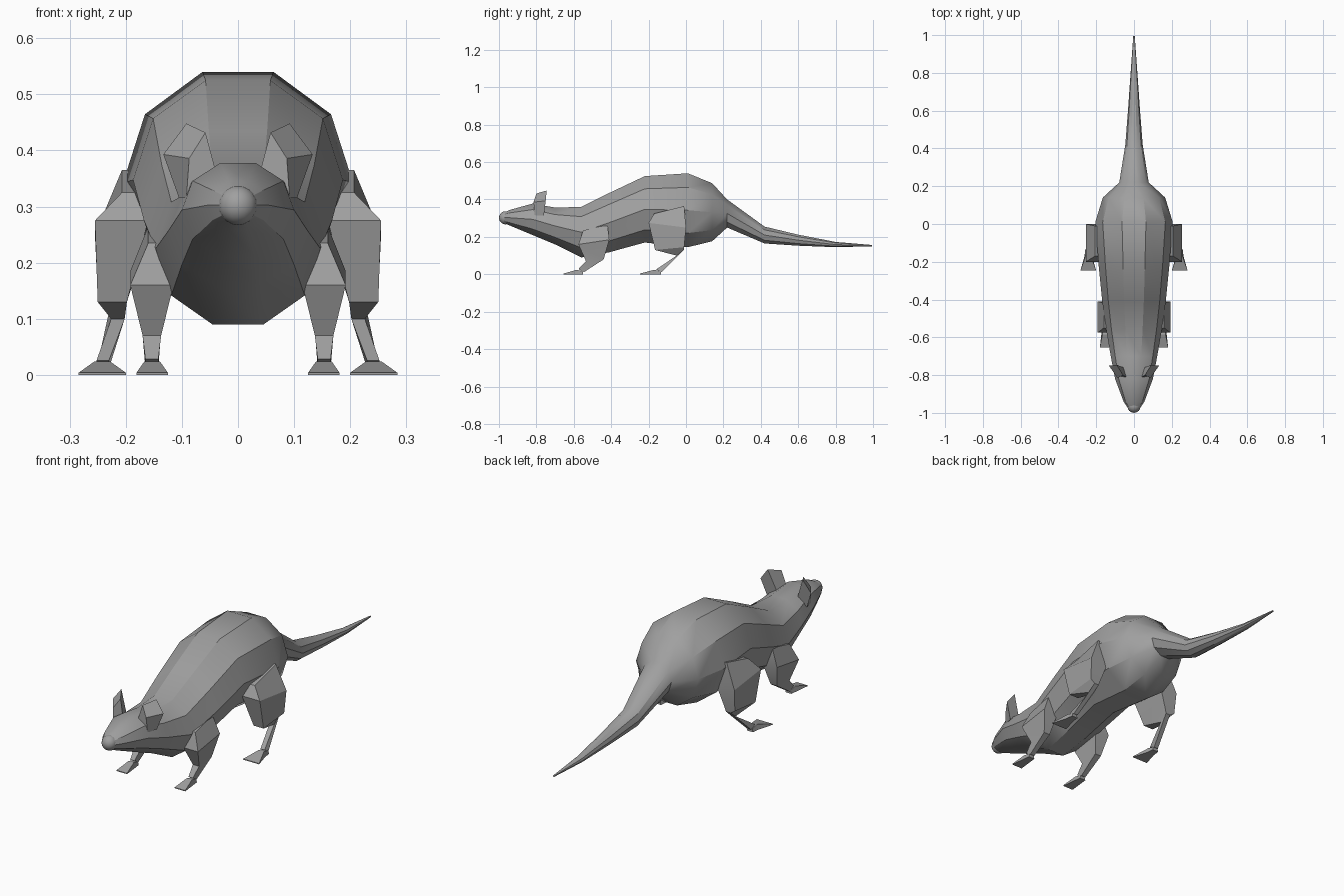
import bpy, bmesh, math

if "Cube" in bpy.data.objects:
    bpy.data.objects.remove(bpy.data.objects["Cube"])

fur = bpy.data.materials.new("grey_fur")
fur.diffuse_color = (0.35, 0.35, 0.35, 1)
fur.use_nodes = True
fur.node_tree.nodes["Principled BSDF"].inputs["Base Color"].default_value = fur.diffuse_color


def loft(name, rings, angle):
    """Skin a list of point rings and close both ends."""
    bm = bmesh.new()
    loops = [[bm.verts.new(p) for p in ring] for ring in rings]
    n = len(loops[0])
    for a, b in zip(loops, loops[1:]):
        for i in range(n):
            j = (i + 1) % n
            bm.faces.new((a[i], a[j], b[j], b[i]))
    bm.faces.new(loops[0])
    bm.faces.new(loops[-1])
    bmesh.ops.recalc_face_normals(bm, faces=bm.faces)
    me = bpy.data.meshes.new(name)
    bm.to_mesh(me)
    bm.free()
    me.materials.append(fur)
    ob = bpy.data.objects.new(name, me)
    bpy.context.collection.objects.link(ob)
    smooth(ob, angle)
    return ob


def smooth(ob, angle):
    bpy.ops.object.select_all(action='DESELECT')
    ob.select_set(True)
    bpy.context.view_layer.objects.active = ob
    bpy.ops.object.shade_smooth_by_angle(angle=math.radians(angle))


def ten_sided(y, top, bottom, w):
    """Ten-sided ring with flat top and bottom."""
    mid, h = (top + bottom) / 2, (top - bottom) / 2 / math.sin(math.radians(72))
    return [(w * math.cos(math.radians(36 * i)), y,
             mid + h * math.sin(math.radians(36 * i))) for i in range(10)]


def leg_ring(yf, zf, yb, zb, x_in, x_out):
    """Four corners: a front edge and a back edge."""
    return [(x_in, yf, zf), (x_out, yf, zf), (x_out, yb, zb), (x_in, yb, zb)]


def mirrored(name, rings, angle=25):
    for side, s in (("right", 1), ("left", -1)):
        loft(f"{name}_{side}", [[(s * x, y, z) for x, y, z in r] for r in rings], angle)


# Body with head and tail: y, top, bottom, half width
body = [(-0.975, 0.33, 0.275, 0.032), (-0.94, 0.345, 0.26, 0.055),
        (-0.82, 0.378, 0.21, 0.10), (-0.70, 0.357, 0.16, 0.123),
        (-0.56, 0.36, 0.09, 0.147), (-0.41, 0.435, 0.118, 0.168),
        (-0.22, 0.525, 0.17, 0.187), (0.01, 0.54, 0.145, 0.205),
        (0.14, 0.487, 0.177, 0.165), (0.22, 0.40, 0.25, 0.078),
        (0.42, 0.255, 0.165, 0.046), (0.60, 0.212, 0.153, 0.032),
        (0.80, 0.173, 0.145, 0.018), (0.995, 0.157, 0.15, 0.004)]
loft("body", [ten_sided(*r) for r in body], 32)

# Nose ball
bpy.ops.mesh.primitive_uv_sphere_add(segments=16, ring_count=10, radius=0.035,
                                     location=(0, -0.965, 0.302))
nose = bpy.context.object
nose.name = "nose"
nose.data.materials.append(fur)
smooth(nose, 40)

# Ears: base on the head, flared tip
mirrored("ear", [
    [(0.04, -0.81, 0.365), (0.055, -0.76, 0.35), (0.105, -0.76, 0.315), (0.092, -0.81, 0.315)],
    [(0.058, -0.80, 0.432), (0.092, -0.745, 0.448), (0.133, -0.75, 0.393), (0.087, -0.815, 0.386)]])

# Front legs
mirrored("front_leg", [
    leg_ring(-0.55, 0.235, -0.42, 0.265, 0.10, 0.16),
    leg_ring(-0.575, 0.16, -0.41, 0.185, 0.115, 0.192),
    leg_ring(-0.535, 0.07, -0.44, 0.08, 0.137, 0.17),
    leg_ring(-0.575, 0.028, -0.545, 0.012, 0.142, 0.165)])

# Hind legs
mirrored("hind_leg", [
    leg_ring(-0.17, 0.325, -0.01, 0.365, 0.15, 0.207),
    leg_ring(-0.20, 0.275, 0.0, 0.25, 0.16, 0.255),
    leg_ring(-0.165, 0.13, -0.01, 0.145, 0.198, 0.25),
    leg_ring(-0.05, 0.10, -0.012, 0.13, 0.202, 0.226),
    leg_ring(-0.16, 0.026, -0.13, 0.012, 0.23, 0.252)])

# Paws: narrow heel, wide toes
for name, x, heel, toe, w in (("front_paw", 0.153, -0.55, -0.655, 0.028),
                              ("hind_paw", 0.242, -0.135, -0.247, 0.042)):
    mirrored(name, [
        [(x - 0.012, heel, 0.016), (x + 0.012, heel, 0.016),
         (x + 0.016, heel, 0.0), (x - 0.016, heel, 0.0)],
        [(x - 0.014, heel - 0.035, 0.024), (x + 0.014, heel - 0.035, 0.024),
         (x + 0.02, heel - 0.035, 0.0), (x - 0.02, heel - 0.035, 0.0)],
        [(x - w, toe, 0.004), (x + w, toe, 0.004), (x + w, toe, 0.0), (x - w, toe, 0.0)]])
